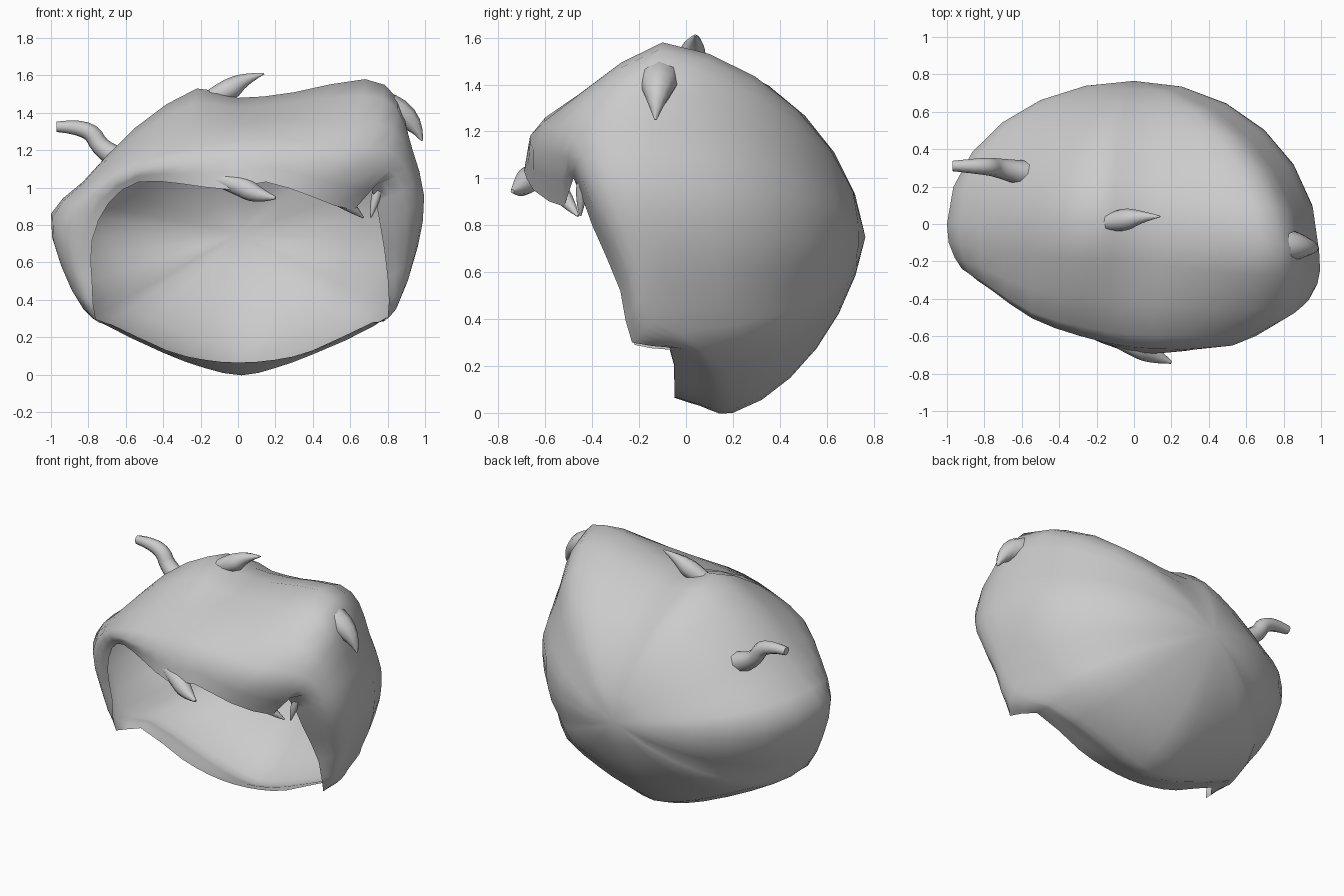
import bpy
import bmesh
from math import sin, cos, pi
from mathutils import Vector

cube = bpy.data.objects.get("Cube")
if cube:
    bpy.data.objects.remove(cube, do_unlink=True)

# One plain grey for the whole hairpiece
grey = bpy.data.materials.new("plain_grey")
grey.use_nodes = True
COLOUR = (0.6, 0.6, 0.6, 1)
grey.diffuse_color = COLOUR
grey.node_tree.nodes["Principled BSDF"].inputs["Base Color"].default_value = COLOUR

# Back of the head, where all meridians meet
CROWN = Vector((0, 0.765, 0.75))

# Widest loop of the cap, from the nape round by the left side
GIRTH = [
    (0.02, 0.2, 0), (0.2, 0.2, 0.045), (0.4, 0.19, 0.12), (0.72, 0.12, 0.27),
    (0.86, -0.05, 0.45), (0.96, -0.1, 0.72), (0.99, -0.15, 0.97), (0.92, -0.15, 1.24),
    (0.85, -0.13, 1.48), (0.68, -0.1, 1.58), (0.3, -0.05, 1.51), (0, 0, 1.48),
    (-0.22, 0, 1.53), (-0.55, 0, 1.32), (-0.83, 0, 1.03), (-1, 0, 0.86),
    (-0.95, 0, 0.6), (-0.82, -0.03, 0.36), (-0.7, 0.12, 0.27), (-0.4, 0.18, 0.13),
    (-0.18, 0.2, 0.045),
]

# Brow loop, midway between girth and rim
BROW = [
    (0.01, 0.06, 0.03), (0.2, 0.06, 0.055), (0.4, 0.07, 0.12), (0.73, 0.02, 0.27),
    (0.85, -0.17, 0.36), (0.92, -0.24, 0.6), (0.95, -0.37, 0.9), (0.9, -0.44, 1.1),
    (0.8, -0.51, 1.2), (0.58, -0.6, 1.22), (0.23, -0.6, 1.26), (-0.02, -0.59, 1.25),
    (-0.28, -0.55, 1.2), (-0.55, -0.47, 1.13), (-0.79, -0.32, 0.98), (-0.92, -0.24, 0.79),
    (-0.89, -0.2, 0.54), (-0.8, -0.16, 0.33), (-0.69, 0.02, 0.27), (-0.39, 0.07, 0.12),
    (-0.18, 0.06, 0.055),
]

# Rim of the face opening
RIM = [
    (0, -0.05, 0.065), (0.2, -0.05, 0.08), (0.4, -0.05, 0.13), (0.72, -0.07, 0.28),
    (0.8, -0.23, 0.3), (0.8, -0.28, 0.52), (0.76, -0.4, 0.8), (0.71, -0.48, 1),
    (0.62, -0.52, 0.88), (0.4, -0.65, 0.95), (0.15, -0.69, 1.03), (-0.05, -0.68, 0.99),
    (-0.3, -0.58, 1.02), (-0.53, -0.47, 1.03), (-0.69, -0.36, 0.92), (-0.78, -0.28, 0.72),
    (-0.78, -0.23, 0.5), (-0.76, -0.22, 0.29), (-0.68, -0.07, 0.27), (-0.38, -0.05, 0.13),
    (-0.18, -0.05, 0.08),
]

STEPS = 6


def through(a, b, c, d, t):
    """Smooth interpolation from b to c, with a and d as neighbours."""
    bend = (a * 2 - b * 5 + c * 4 - d) * t * t + (b * 3 - a - c * 3 + d) * t ** 3
    return b + ((c - a) * t + bend) / 2


def rounded(loop):
    """Closed loop with a smooth extra point between every two."""
    pts = [Vector(p) for p in loop]
    n = len(pts)
    result = []
    for i in range(n):
        knots = [pts[(i + k) % n] for k in (-1, 0, 1, 2)]
        result += [pts[i], through(*knots, 0.5)]
    return result


def meridian(wide, brow, rim):
    """Points from just past the crown, over girth and brow, to the rim."""
    # The back is a quarter ellipse, slightly flattened at nape and top
    flatten = 0.6 * max(0, 0.6 - wide.z) + 0.4 * max(0, wide.z - 1)
    points = []
    for i in range(1, STEPS + 1):
        a = pi / 2 * i / STEPS
        out, along = sin(a), 1 - cos(a)
        round_point = CROWN.lerp(wide, out)
        round_point.y = CROWN.y + (wide.y - CROWN.y) * along
        straight = CROWN.lerp(wide, (out + along) / 2)
        points.append(round_point.lerp(straight, flatten))
    # The front is a smooth curve through the three loops
    back, beyond = points[STEPS // 2], rim * 2 - brow
    for knots in ((back, wide, brow, rim), (wide, brow, rim, beyond)):
        points += [through(*knots, t / 3) for t in (1, 2, 3)]
    return points


def build_cap():
    bm = bmesh.new()
    pole = bm.verts.new(CROWN)
    loops = zip(rounded(GIRTH), rounded(BROW), rounded(RIM))
    lines = [[bm.verts.new(p) for p in meridian(*trio)] for trio in loops]
    for a, b in zip(lines, lines[1:] + lines[:1]):
        bm.faces.new((pole, a[0], b[0]))
        for i in range(len(a) - 1):
            bm.faces.new((a[i], a[i + 1], b[i + 1], b[i]))
    # Keep the outside facing outward on this open shell
    bm.normal_update()
    if sum(f.normal.dot(f.calc_center_median() - Vector((0, 0, 0.8))) for f in bm.faces) < 0:
        bmesh.ops.reverse_faces(bm, faces=bm.faces)
    for f in bm.faces:
        f.smooth = True
    mesh = bpy.data.meshes.new("hair_cap")
    bm.to_mesh(mesh)
    bm.free()
    mesh.materials.append(grey)
    bpy.context.collection.objects.link(bpy.data.objects.new("hair_cap", mesh))


def tuft(name, path):
    """Tapered lock of hair; each path point is x, y, z, radius."""
    curve = bpy.data.curves.new(name, "CURVE")
    curve.dimensions = "3D"
    curve.bevel_depth = 1
    curve.bevel_resolution = 2
    curve.use_fill_caps = True
    spline = curve.splines.new("NURBS")
    spline.points.add(len(path) - 1)
    for point, (x, y, z, radius) in zip(spline.points, path):
        point.co = (x, y, z, 1)
        point.radius = radius
    spline.order_u = 3
    spline.use_endpoint_u = True
    spline.resolution_u = 4
    curve.materials.append(grey)
    bpy.context.collection.objects.link(bpy.data.objects.new(name, curve))


build_cap()

# Loose tufts on the crown and sides
tuft("top_tuft", [(-0.2, 0, 1.46, 0.03), (-0.06, 0.02, 1.51, 0.07),
                  (0.03, 0.04, 1.58, 0.035), (0.14, 0.04, 1.61, 0.004)])
tuft("right_tuft", [(-0.58, 0.27, 1.13, 0.07), (-0.73, 0.3, 1.19, 0.05),
                    (-0.79, 0.31, 1.33, 0.048), (-0.97, 0.31, 1.325, 0.028)])
tuft("left_tuft", [(0.72, -0.11, 1.42, 0.1), (0.92, -0.12, 1.43, 0.085),
                   (0.985, -0.13, 1.25, 0.005)])

# Pointed locks hanging from the fringe
tuft("middle_fringe_lock", [(-0.26, -0.56, 1.08, 0.01), (0, -0.65, 1.02, 0.06),
                            (0.1, -0.7, 0.96, 0.05), (0.2, -0.74, 0.945, 0.008)])
tuft("left_fringe_lock", [(0.34, -0.6, 1.03, 0.01), (0.54, -0.55, 0.96, 0.07),
                          (0.67, -0.46, 0.84, 0.005)])
tuft("left_temple_lock", [(0.77, -0.42, 1.08, 0.02), (0.74, -0.45, 0.96, 0.04),
                          (0.71, -0.45, 0.84, 0.004)])
